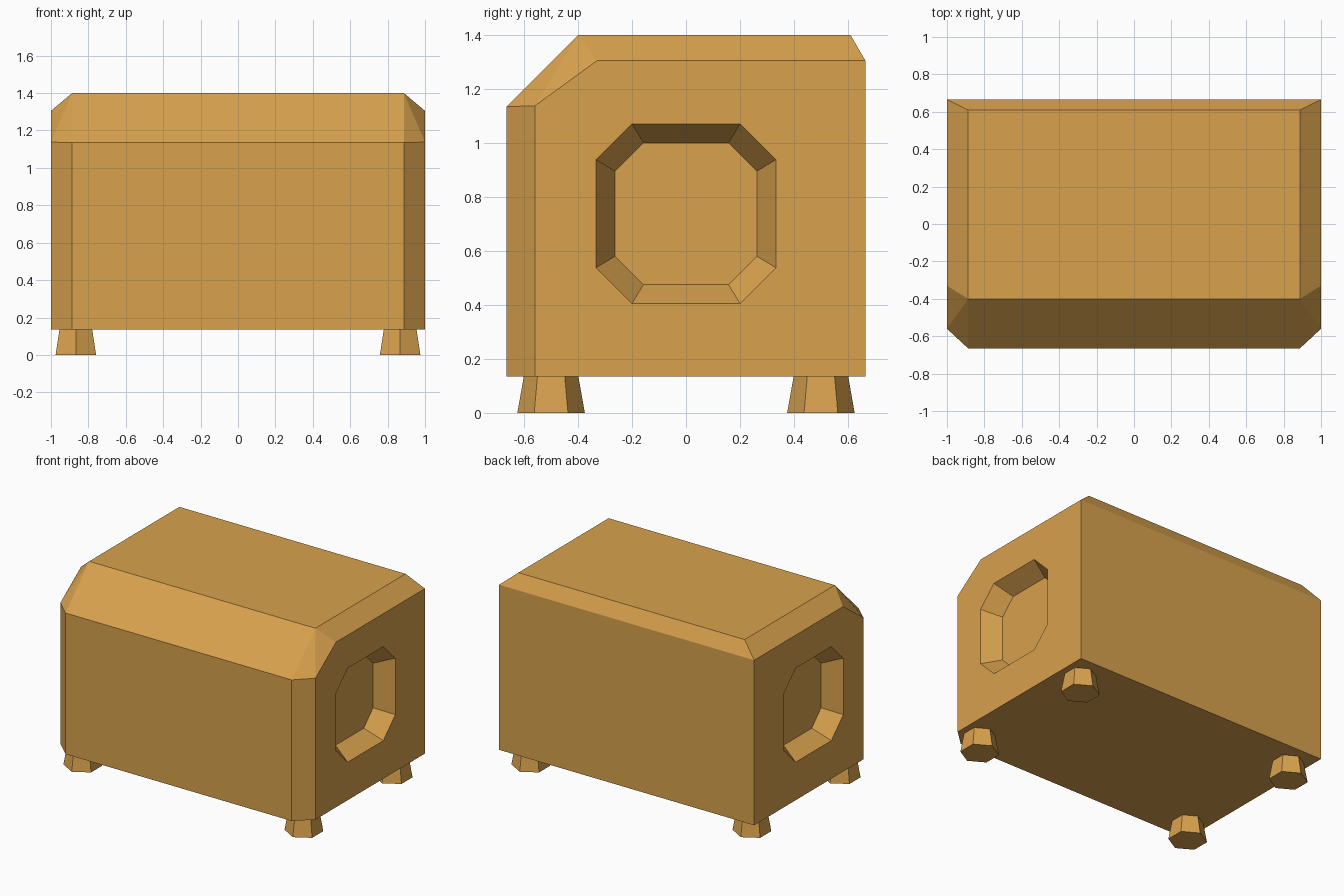
import bpy, bmesh, math

if "Cube" in bpy.data.objects:
    bpy.data.objects.remove(bpy.data.objects["Cube"])

mat = bpy.data.materials.new("tan")
mat.diffuse_color = (0.69, 0.36, 0.075, 1)
mat.use_nodes = True
mat.node_tree.nodes["Principled BSDF"].inputs["Base Color"].default_value = mat.diffuse_color


def make_object(name, bm):
    bmesh.ops.recalc_face_normals(bm, faces=bm.faces[:])
    mesh = bpy.data.meshes.new(name)
    bm.to_mesh(mesh)
    bm.free()
    obj = bpy.data.objects.new(name, mesh)
    bpy.context.collection.objects.link(obj)
    mesh.materials.append(mat)
    return obj


def loft(name, rings):
    """Closed solid through rings of equal point count."""
    bm = bmesh.new()
    loops = [[bm.verts.new(p) for p in ring] for ring in rings]
    n = len(loops[0])
    for a, b in zip(loops, loops[1:]):
        for i in range(n):
            j = (i + 1) % n
            bm.faces.new((a[i], a[j], b[j], b[i]))
    bm.faces.new(loops[0])
    bm.faces.new(loops[-1])
    return make_object(name, bm)


# Body: hull of the outer end outlines and the wider chamfered middle profile
end_outline = [(-.56, .135), (-.56, 1.138), (-.33, 1.305), (.665, 1.305), (.665, .135)]
mid_outline = [(-.665, .135), (-.665, 1.135), (-.40, 1.40), (.61, 1.40)]
bm = bmesh.new()
for s in (-1, 1):
    for x, outline in ((1.0, end_outline), (.887, mid_outline)):
        for y, z in outline:
            bm.verts.new((s * x, y, z))
bmesh.ops.convex_hull(bm, input=bm.verts[:])
bmesh.ops.dissolve_limit(bm, angle_limit=math.radians(3), verts=bm.verts[:], edges=bm.edges[:])
body = make_object("body", bm)

# Octagonal tapered recess in each end
octagon = [(.333, .2), (.2, .333), (-.2, .333), (-.333, .2),
           (-.333, -.2), (-.2, -.333), (.2, -.333), (.333, -.2)]
for side, s in (("left", -1), ("right", 1)):
    rings = [[(s * x, k * y, .738 + k * z) for y, z in octagon]
             for x, k in ((.875, .79), (1.125, 1.21))]
    cutter = loft(side + "_recess_cutter", rings)
    cutter.hide_render = True
    cutter.hide_set(True)
    cut = body.modifiers.new(side + "_recess", 'BOOLEAN')
    cut.operation = 'DIFFERENCE'
    cut.solver = 'EXACT'
    cut.object = cutter

# Four flared hexagonal feet
for fb, y in (("front", -.5), ("back", .5)):
    for side, x in (("left", -.867), ("right", .867)):
        rings = [[(x + r * math.sin(a * math.pi / 3), y + r * math.cos(a * math.pi / 3), z)
                  for a in range(6)] for r, z in ((.125, 0), (.101, .136))]
        loft(f"{fb}_{side}_foot", rings)
